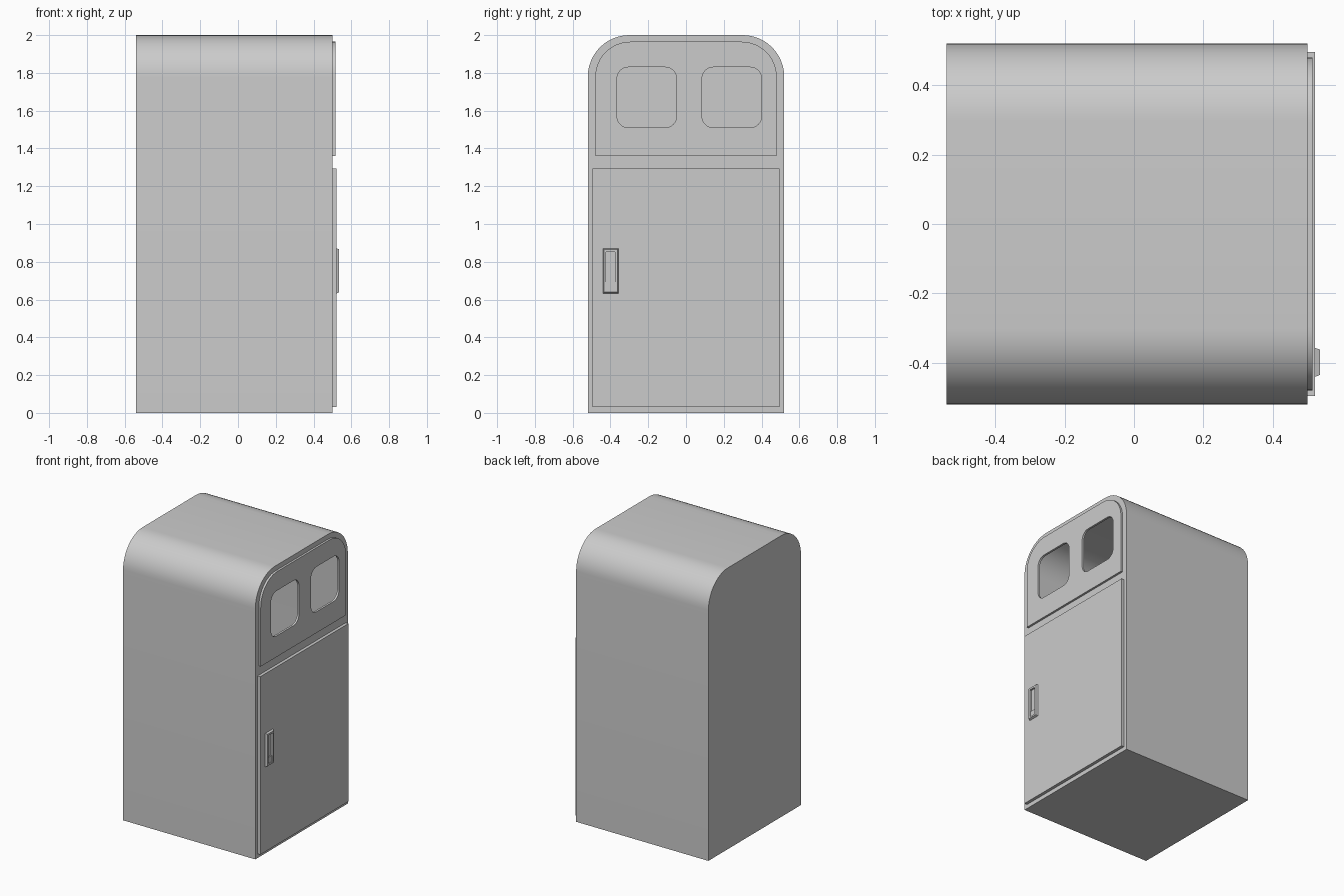
import bpy, bmesh, math

if "Cube" in bpy.data.objects:
    bpy.data.objects.remove(bpy.data.objects["Cube"])


def rounded(y0, y1, z0, z1, r_top=0.0, r_bot=0.0, seg=12):
    """Counter-clockwise rounded rectangle in the YZ plane."""
    pts = []
    corners = [(y1, z0, -1, 1, r_bot, -90), (y1, z1, -1, -1, r_top, 0),
               (y0, z1, 1, -1, r_top, 90), (y0, z0, 1, 1, r_bot, 180)]
    for y, z, sy, sz, r, start in corners:
        if r == 0:
            pts.append((y, z))
            continue
        for i in range(seg + 1):
            a = math.radians(start + 90 * i / seg)
            pts.append((y + sy * r + r * math.cos(a), z + sz * r + r * math.sin(a)))
    return pts


def plate(name, outer, x_back, x_front, holes=(), rims=True, back=False, base=None):
    """Front face with holes, side walls, optional hole rims and back cap."""
    bm = bmesh.new()
    edges = []

    def ring(pts, x):
        return [bm.verts.new((x, y, z)) for y, z in pts]

    def bridge(a, b):
        n = len(a)
        for i in range(n):
            bm.faces.new((a[i], b[i], b[(i + 1) % n], a[(i + 1) % n]))

    loops = [(outer, base or outer, True)] + [(h, h, rims) for h in holes]
    for k, (front_pts, back_pts, wall) in enumerate(loops):
        front = ring(front_pts, x_front)
        n = len(front)
        edges += [bm.edges.new((front[i], front[(i + 1) % n])) for i in range(n)]
        if wall:
            rear = ring(back_pts, x_back)
            bridge(front, rear)
            if k == 0 and back:
                bm.faces.new(rear[::-1])
    if holes:
        bmesh.ops.triangle_fill(bm, use_beauty=True, edges=edges, normal=(1, 0, 0))
    else:
        bm.faces.new([v for v in bm.verts][:len(outer)])
    bmesh.ops.recalc_face_normals(bm, faces=bm.faces[:])
    mesh = bpy.data.meshes.new(name)
    bm.to_mesh(mesh)
    bm.free()
    ob = bpy.data.objects.new(name, mesh)
    bpy.context.collection.objects.link(ob)
    bpy.ops.object.select_all(action='DESELECT')
    ob.select_set(True)
    bpy.context.view_layer.objects.active = ob
    bpy.ops.object.shade_smooth_by_angle(angle=math.radians(30))
    return ob


# Two rounded openings into the hollow body
openings = [rounded(y, y + 0.315, 1.51, 1.83, 0.06, 0.06, 8) for y in (-0.365, 0.085)]

# Hollow body with rounded top
plate("bin_body", rounded(-0.52, 0.52, 0, 2, 0.22), -0.54, 0.50,
      openings, rims=False, back=True)

# Raised upper panel around the openings
plate("opening_panel", rounded(-0.48, 0.48, 1.36, 1.965, 0.185), 0.50, 0.515, openings)

# Lower door
plate("door", rounded(-0.495, 0.495, 0.03, 1.295), 0.50, 0.522)

# Tapered handle frame with recess, and the latch inside it
plate("handle_frame", rounded(-0.435, -0.362, 0.639, 0.866), 0.522, 0.536,
      [rounded(-0.424, -0.375, 0.65, 0.853)], base=rounded(-0.44, -0.357, 0.633, 0.871))
plate("handle_latch", rounded(-0.424, -0.375, 0.65, 0.692), 0.522, 0.529)
